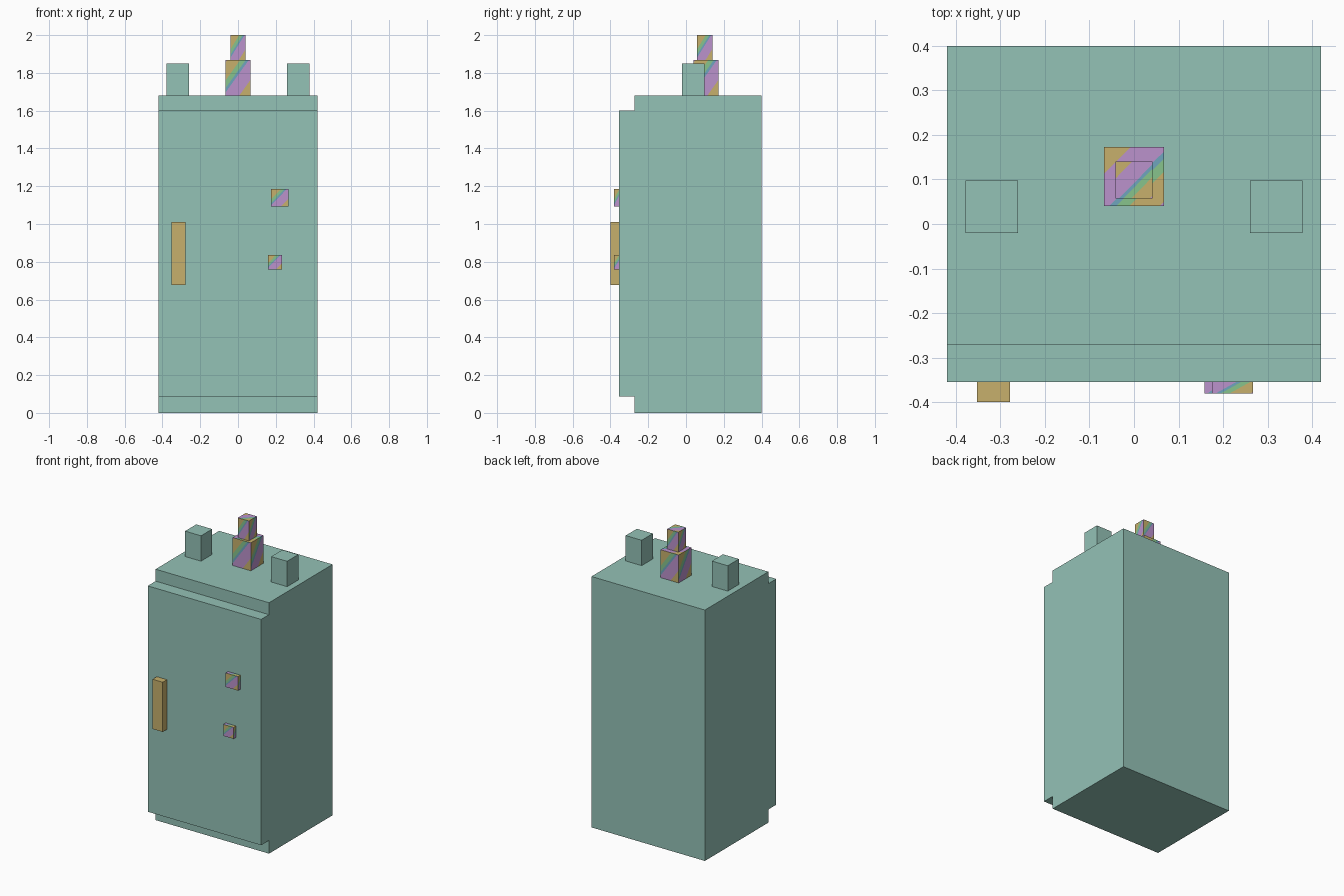
import bpy
import bmesh
from mathutils import Vector

default = bpy.data.objects.get("Cube")
if default:
    bpy.data.objects.remove(default, do_unlink=True)


def material(name, rgb):
    mat = bpy.data.materials.new(name)
    mat.use_nodes = True
    colour = (*rgb, 1.0)
    mat.diffuse_color = colour
    mat.node_tree.nodes["Principled BSDF"].inputs["Base Color"].default_value = colour
    return mat


TEAL = material("teal", (0.296, 0.539, 0.468))
OCHRE = material("ochre", (0.570, 0.434, 0.150))
PURPLE = material("purple", (0.497, 0.287, 0.604))
BLUE = material("blue", (0.156, 0.376, 0.515))
GREEN = material("green", (0.242, 0.546, 0.262))

# Diagonal bands: upper limit of each band and its slot in BAND_MATS
BAND_MATS = [OCHRE, PURPLE, BLUE, GREEN]
BANDS = [(-0.55, 0), (0.08, 1), (0.20, 2), (0.42, 3), (0.93, 0), (1.01, 1)]


def finish(name, bm, mats):
    mesh = bpy.data.meshes.new(name)
    bm.to_mesh(mesh)
    bm.free()
    for mat in mats:
        mesh.materials.append(mat)
    obj = bpy.data.objects.new(name, mesh)
    bpy.context.collection.objects.link(obj)
    return obj


def box(name, lo, hi, mat):
    """Plain box between two corners."""
    lo, hi = Vector(lo), Vector(hi)
    bm = bmesh.new()
    bmesh.ops.create_cube(bm, size=1)
    bmesh.ops.scale(bm, vec=hi - lo, verts=bm.verts)
    bmesh.ops.translate(bm, vec=(lo + hi) / 2, verts=bm.verts)
    return finish(name, bm, [mat])


def banded_box(name, lo, hi):
    """Box whose every side is cut into diagonal colour bands."""
    lo, hi = Vector(lo), Vector(hi)
    centre, size = (lo + hi) / 2, hi - lo
    up = Vector((0, 0, 1))
    bm = bmesh.new()
    for axis in range(3):
        for sign in (-1, 1):
            n = Vector((0, 0, 0))
            n[axis] = sign
            if axis == 2:
                u, v = Vector((1, 0, 0)), Vector((0, sign, 0))
                turn = 1
            else:
                u, v = up.cross(n), up
                turn = -1
            wu = abs(u.dot(size))
            wv = abs(v.dot(size))
            mid = centre + n * size[axis] / 2
            corners = [(-1, -1), (1, -1), (1, 1), (-1, 1)]
            verts = [bm.verts.new(mid + u * a * wu / 2 + v * b * wv / 2) for a, b in corners]
            faces = [bm.faces.new(verts)]
            across = (u / wu - v / wv) * turn
            # Cut along each band limit
            for limit, _ in BANDS[:-1]:
                geom = set(faces)
                for f in faces:
                    geom.update(f.edges)
                    geom.update(f.verts)
                cut = bmesh.ops.bisect_plane(
                    bm, geom=list(geom), dist=1e-6,
                    plane_co=mid + across * (limit / across.length_squared),
                    plane_no=across.normalized())
                faces = [g for g in cut["geom"] if isinstance(g, bmesh.types.BMFace)]
            # Colour by diagonal position
            for f in faces:
                t = (f.calc_center_median() - mid).dot(across)
                f.material_index = next(slot for limit, slot in BANDS if t < limit)
    return finish(name, bm, BAND_MATS)


# Cabinet and the door standing proud of it
box("cabinet", (-0.42, -0.272, 0), (0.42, 0.40, 1.68), TEAL)
box("door", (-0.42, -0.355, 0.088), (0.42, -0.272, 1.60), TEAL)
box("door_handle", (-0.353, -0.40, 0.677), (-0.278, -0.355, 1.01), OCHRE)

# Posts on the roof, one on each side
for side, sx in (("left", 1), ("right", -1)):
    x0, x1 = sorted((sx * 0.26, sx * 0.378))
    box(side + "_post", (x0, -0.02, 1.68), (x1, 0.098, 1.85), TEAL)

# Two-step finial in the middle of the roof
banded_box("finial_base", (-0.067, 0.04, 1.68), (0.067, 0.173, 1.867))
banded_box("finial_tip", (-0.041, 0.057, 1.867), (0.041, 0.14, 2.0))

# Door knobs, half sunk into the door
banded_box("upper_knob", (0.175, -0.381, 1.092), (0.267, -0.33, 1.186))
banded_box("lower_knob", (0.158, -0.381, 0.76), (0.234, -0.33, 0.837))
